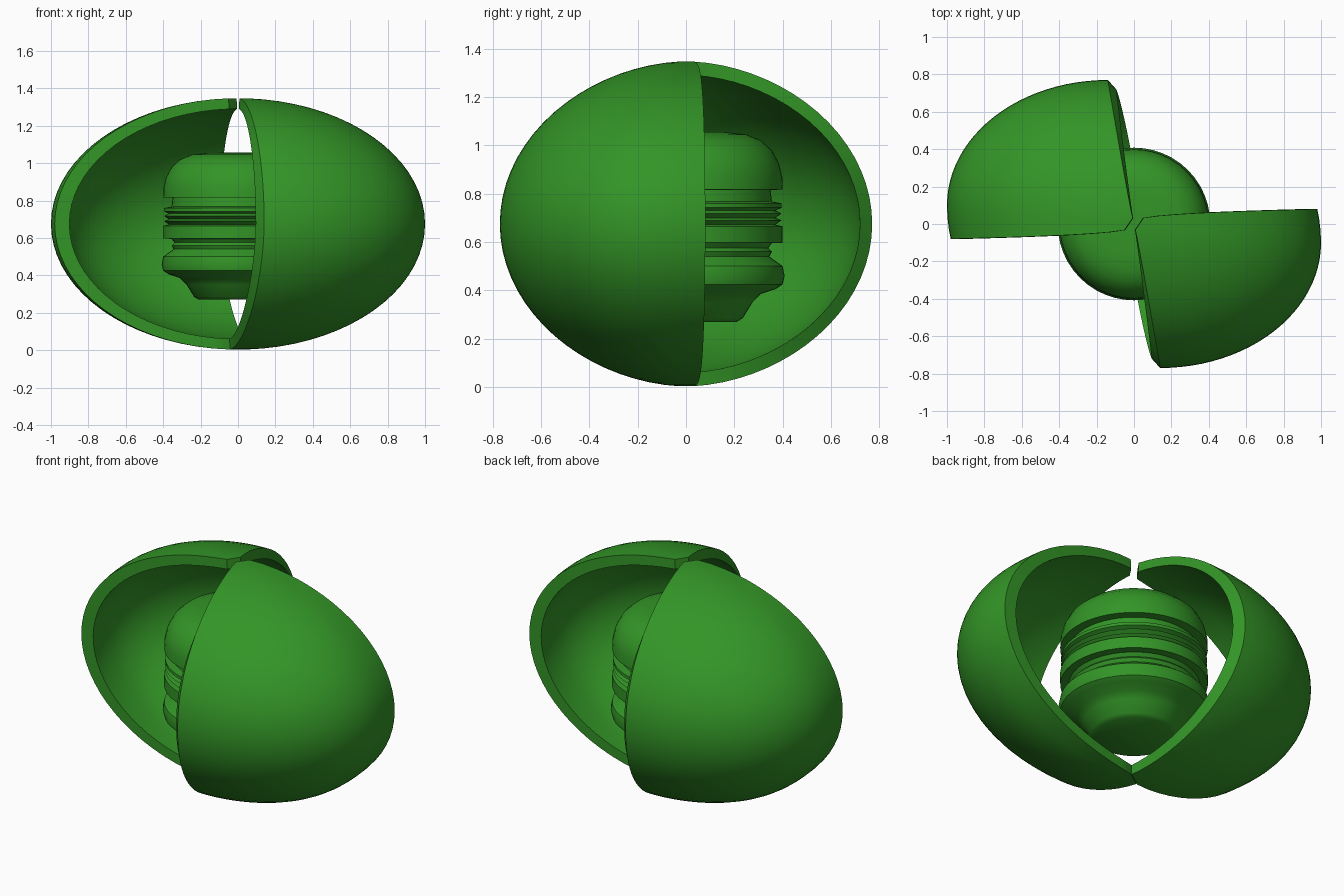
import bpy, bmesh, math

if "Cube" in bpy.data.objects:
    bpy.data.objects.remove(bpy.data.objects["Cube"])

green = bpy.data.materials.new("leaf green")
green.diffuse_color = (0.033, 0.30, 0.02, 1)
green.use_nodes = True
green.node_tree.nodes["Principled BSDF"].inputs["Base Color"].default_value = green.diffuse_color
ZC = 0.675          # height of the shell centre
NA, NL = 24, 36     # steps around and up a half shell


def finish(name, bm):
    bmesh.ops.recalc_face_normals(bm, faces=bm.faces)
    mesh = bpy.data.meshes.new(name)
    bm.to_mesh(mesh)
    bm.free()
    mesh.materials.append(green)
    ob = bpy.data.objects.new(name, mesh)
    bpy.context.collection.objects.link(ob)
    bpy.ops.object.select_all(action='DESELECT')
    ob.select_set(True)
    bpy.context.view_layer.objects.active = ob
    bpy.ops.object.shade_smooth_by_angle(angle=math.radians(35))
    return ob


def shell_ring(phi, rx, ry, rz, inset):
    """Open horizontal section of a half shell, from front rim to back rim."""
    s, t = math.cos(phi), math.sin(phi)
    front = (0.14 - inset) * s - 0.05 * max(0, -t) ** 1.5
    back = 0.08 * s ** 0.3
    sy = s ** 1.08
    z = ZC + rz * t
    pts = []
    for i in range(NA + 1):
        a = math.pi / 2 * i / NA
        pts.append((front + (rx * s - front) * math.sin(a),
                    -0.1 * sy - (ry - 0.1) * sy * math.cos(a), z))
    # straight run back to the rim
    y0 = -0.1 * sy
    for k in (0.35, 0.7, 1):
        pts.append((rx * s * (1 - 0.02 * k * k), y0 + (back - y0) * k, z))
    return pts


def half_shell(name, turn):
    bm = bmesh.new()
    skins = []
    for rx, ry, rz, inset in ((1.0, 0.77, 0.672, 0), (0.92, 0.72, 0.615, 0.045)):
        rings = []
        for j in range(NL + 1):
            phi = math.radians(-87 + 174 * j / NL)
            rings.append([bm.verts.new(p) for p in shell_ring(phi, rx, ry, rz, inset)])
        for a, b in zip(rings, rings[1:]):
            for i in range(len(a) - 1):
                bm.faces.new((a[i], a[i + 1], b[i + 1], b[i]))
        bm.faces.new(rings[0])
        bm.faces.new(rings[-1])
        skins.append(rings)
    outer, inner = skins
    # rims joining the outer and inner skins
    for e in (0, -1):
        for j in range(NL):
            bm.faces.new((outer[j][e], outer[j + 1][e], inner[j + 1][e], inner[j][e]))
        bm.faces.new((outer[e][0], outer[e][-1], inner[e][-1], inner[e][0]))
    ob = finish(name, bm)
    ob.rotation_euler.z = turn


half_shell("right_shell", 0)
half_shell("left_shell", math.pi)

# Layered core: stacked bun, fillings and tapered base as one turned profile
profile = [(0.21, 0.27), (0.235, 0.285), (0.275, 0.35), (0.31, 0.385), (0.37, 0.405),
           (0.4, 0.425), (0.408, 0.46), (0.4, 0.5), (0.365, 0.525), (0.345, 0.54),
           (0.355, 0.56), (0.34, 0.575), (0.355, 0.595), (0.4, 0.597), (0.4, 0.665),
           (0.37, 0.672), (0.395, 0.69), (0.37, 0.7), (0.395, 0.718), (0.37, 0.73),
           (0.395, 0.742), (0.395, 0.76), (0.355, 0.768), (0.35, 0.815), (0.4, 0.817),
           (0.398, 0.87), (0.385, 0.925), (0.355, 0.98), (0.31, 1.02), (0.25, 1.045),
           (0.17, 1.054), (0.08, 1.056)]
N = 48
bm = bmesh.new()
rings = [[bm.verts.new((r * math.cos(2 * math.pi * i / N), r * math.sin(2 * math.pi * i / N), z))
          for i in range(N)] for r, z in profile]
for a, b in zip(rings, rings[1:]):
    for i in range(N):
        k = (i + 1) % N
        bm.faces.new((a[i], a[k], b[k], b[i]))
bm.faces.new(rings[0])
bm.faces.new(rings[-1])
finish("layered_core", bm)
